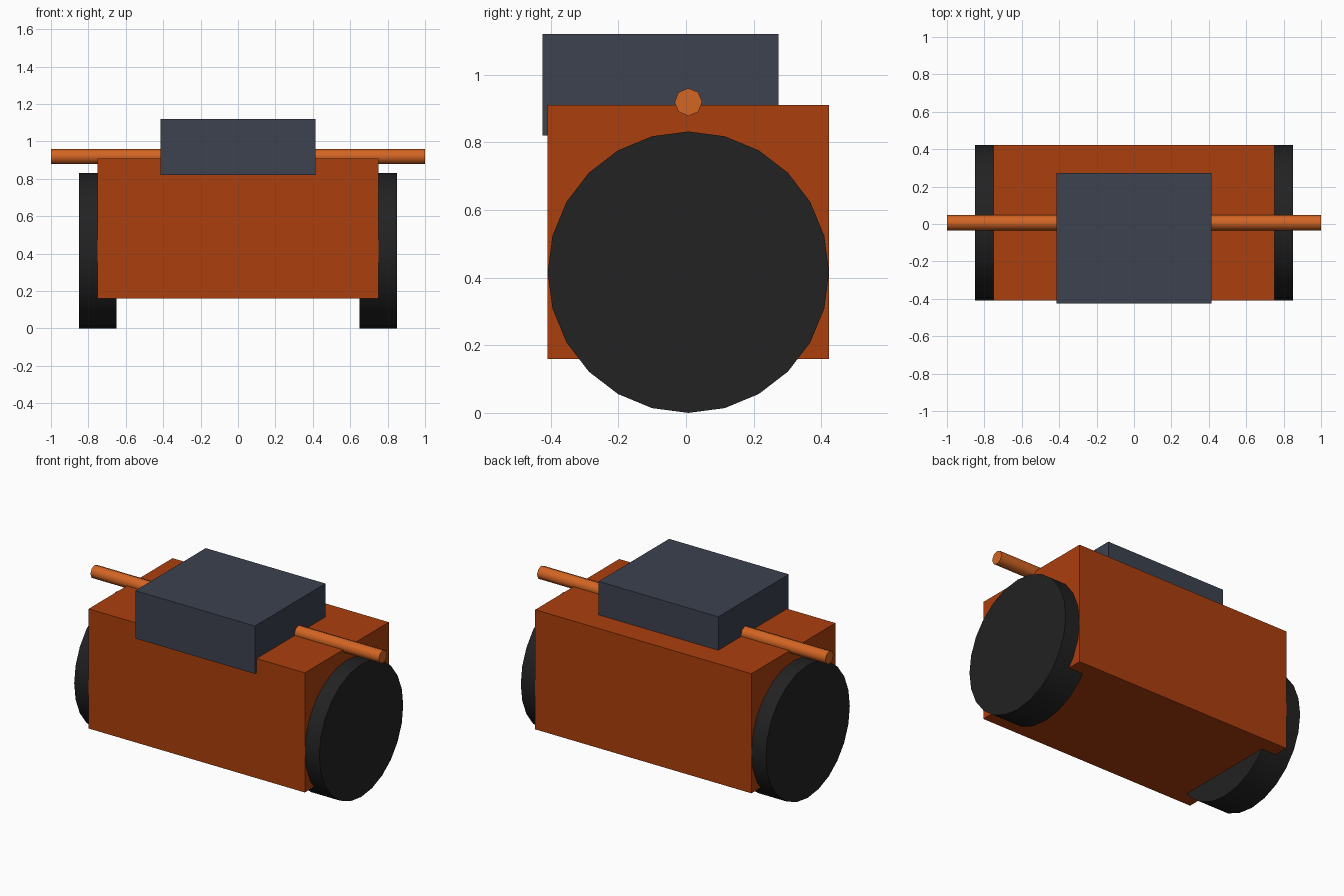
import bpy
import math

default = bpy.data.objects.get("Cube")
if default:
    bpy.data.objects.remove(default, do_unlink=True)


def material(name, colour):
    mat = bpy.data.materials.new(name)
    mat.use_nodes = True
    mat.diffuse_color = (*colour, 1)
    bsdf = next(n for n in mat.node_tree.nodes if n.type == 'BSDF_PRINCIPLED')
    bsdf.inputs["Base Color"].default_value = (*colour, 1)
    return mat


def box(name, size, centre, mat):
    bpy.ops.mesh.primitive_cube_add(size=1, location=centre)
    obj = bpy.context.object
    obj.name = name
    obj.scale = size
    bpy.ops.object.transform_apply(location=False, rotation=False, scale=True)
    obj.data.materials.append(mat)
    return obj


def cross_cylinder(name, sides, radius, width, centre, mat):
    # Cylinder lying along x, with a corner at the top
    bpy.ops.mesh.primitive_cylinder_add(vertices=sides, radius=radius, depth=width,
                                        location=centre, rotation=(0, math.pi / 2, 0))
    obj = bpy.context.object
    obj.name = name
    bpy.ops.object.transform_apply(location=False, rotation=True, scale=False)
    bpy.ops.object.shade_smooth_by_angle(angle=math.radians(50))
    obj.data.materials.append(mat)
    return obj


burnt_orange = material("burnt orange", (0.41, 0.049, 0.004))
light_orange = material("light orange", (0.65, 0.13, 0.017))
slate = material("slate blue", (0.046, 0.054, 0.080))
rubber = material("black rubber", (0.016, 0.016, 0.016))

MID_Y = 0.007

# Body and the raised block overhanging its front
box("body", (1.5, 0.832, 0.75), (0, MID_Y, 0.535), burnt_orange)
box("head_block", (0.83, 0.698, 0.30), (0, -0.076, 0.97), slate)

# Wheels, partly sunk into the body
for side, label in ((1, "left"), (-1, "right")):
    cross_cylinder(label + "_wheel", 24, 0.416, 0.2,
                   (side * 0.75, MID_Y, 0.416), rubber)

# Rod running through the block
cross_cylinder("cross_rod", 8, 0.041, 2.0, (0, MID_Y, 0.919), light_orange)
